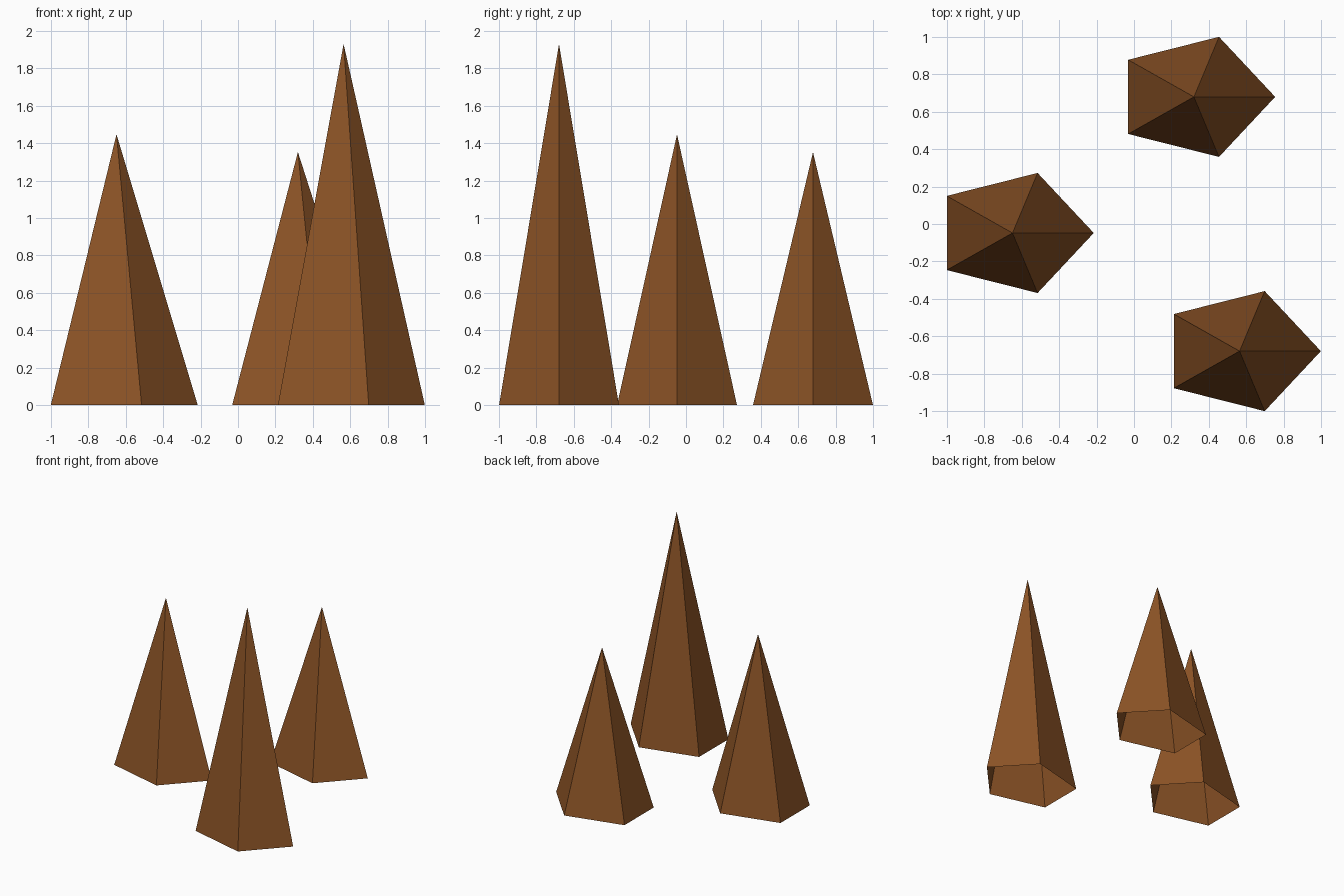
import bpy, bmesh, math

if "Cube" in bpy.data.objects:
    bpy.data.objects.remove(bpy.data.objects["Cube"])

# One brown for all spikes
brown = bpy.data.materials.new("brown")
brown.diffuse_color = (0.258, 0.086, 0.019, 1)
brown.use_nodes = True
brown.node_tree.nodes["Principled BSDF"].inputs["Base Color"].default_value = brown.diffuse_color

RX, RY = 0.434, 0.337   # stretched pentagon radii


def spike(name, x, y, height):
    """Open-bottomed five-sided cone with its base on the ground."""
    bm = bmesh.new()
    apex = bm.verts.new((0, 0, height))
    ring = []
    for i in range(5):
        a = math.tau * i / 5
        ring.append(bm.verts.new((RX * math.cos(a), RY * math.sin(a), 0)))
    for i in range(5):
        bm.faces.new((ring[i], ring[(i + 1) % 5], apex))
    mesh = bpy.data.meshes.new(name)
    bm.to_mesh(mesh)
    bm.free()
    mesh.materials.append(brown)
    ob = bpy.data.objects.new(name, mesh)
    ob.location = (x, y, 0)
    bpy.context.collection.objects.link(ob)


# Three spikes, front to back
spike("tall_spike", 0.564, -0.679, 1.93)
spike("left_spike", -0.649, -0.048, 1.447)
spike("back_spike", 0.32, 0.679, 1.352)
